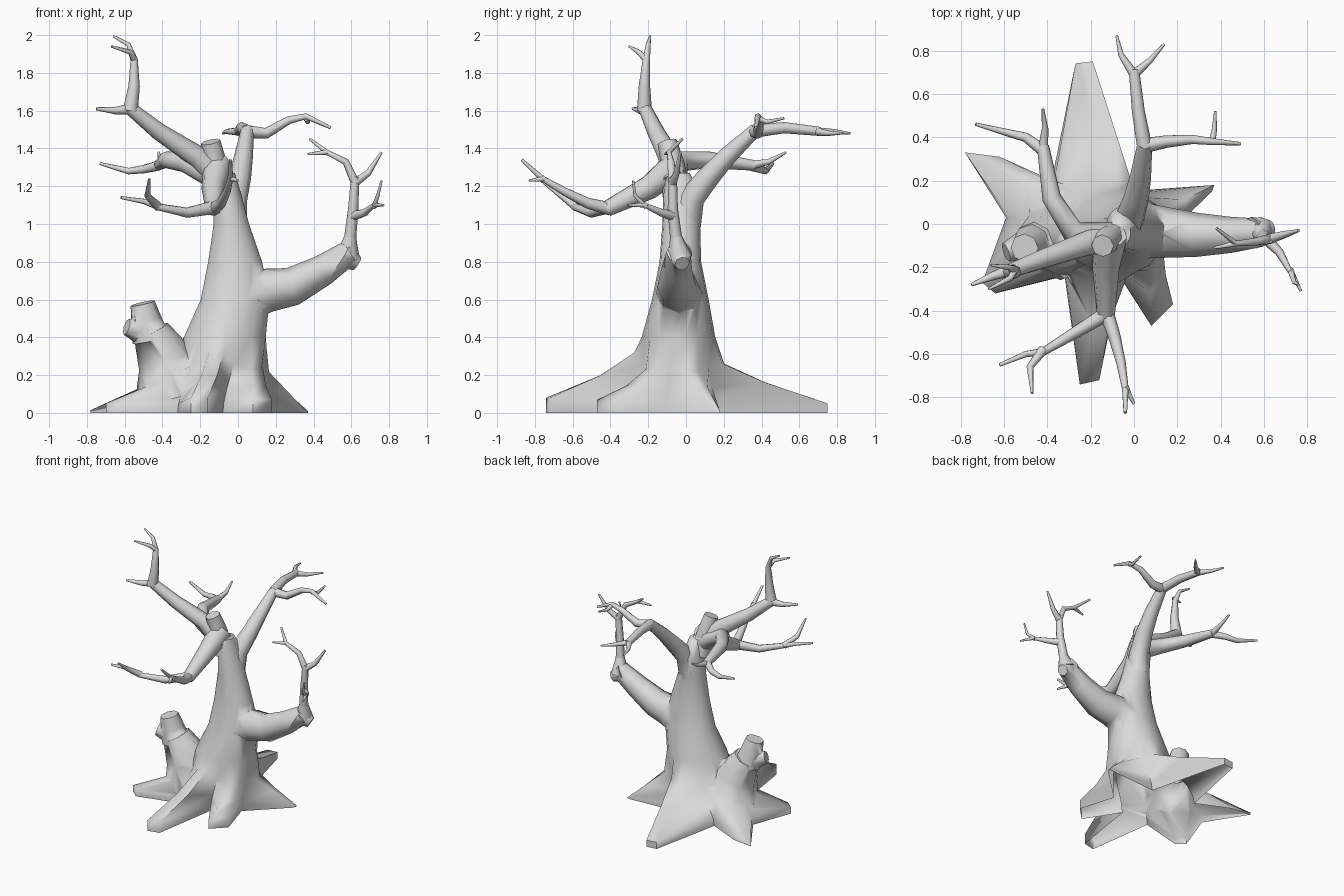
import bpy, bmesh, math
from mathutils import Vector

cube = bpy.data.objects.get("Cube")
if cube:
    bpy.data.objects.remove(cube, do_unlink=True)

GREY = (0.7, 0.7, 0.7, 1)
bark = bpy.data.materials.new("pale_grey_bark")
bark.use_nodes = True
bark.diffuse_color = GREY
bark.node_tree.nodes["Principled BSDF"].inputs["Base Color"].default_value = GREY


def finish(name, bm, fix_normals=True):
    """Turn a bmesh into a smooth-shaded object."""
    if fix_normals:
        bmesh.ops.recalc_face_normals(bm, faces=bm.faces)
    mesh = bpy.data.meshes.new(name)
    bm.to_mesh(mesh)
    bm.free()
    mesh.materials.append(bark)
    obj = bpy.data.objects.new(name, mesh)
    bpy.context.collection.objects.link(obj)
    bpy.ops.object.select_all(action="DESELECT")
    obj.select_set(True)
    bpy.context.view_layer.objects.active = obj
    bpy.ops.object.shade_smooth_by_angle(angle=math.radians(70))
    return obj


def bridge(bm, rings):
    """Join successive closed rings of vertices with quads."""
    for low, high in zip(rings, rings[1:]):
        count = len(low)
        for i in range(count):
            j = (i + 1) % count
            bm.faces.new((low[i], low[j], high[j], high[i]))


def add_limb(bm, start, end, points, sides=8):
    """Tapered tube from radius start to radius end along the points."""
    path = [Vector(p) for p in points]
    lengths = [0.0]
    for a, b in zip(path, path[1:]):
        lengths.append(lengths[-1] + (b - a).length)
    rings, side = [], None
    for i, p in enumerate(path):
        before = (p - path[i - 1]).normalized() if i else Vector()
        after = (path[i + 1] - p).normalized() if i + 1 < len(path) else Vector()
        direction = (before + after).normalized()
        if side is None:
            side = direction.orthogonal()
        side = (side - direction * side.dot(direction)).normalized()
        other = direction.cross(side)
        radius = start + (end - start) * lengths[i] / lengths[-1]
        ring = []
        for k in range(sides):
            a = math.tau * k / sides
            ring.append(bm.verts.new(p + radius * (side * math.cos(a) + other * math.sin(a))))
        rings.append(ring)
    bridge(bm, rings)
    bm.faces.new(rings[0][::-1])
    bm.faces.new(rings[-1])


def make_branch(name, *limbs):
    bm = bmesh.new()
    for start, end, points in limbs:
        add_limb(bm, start, end, points)
    return finish(name, bm)


def merge(body, part):
    """Fuse a part into the body so that no inner walls remain."""
    union = body.modifiers.new("union", "BOOLEAN")
    union.operation, union.solver = "UNION", "EXACT"
    union.use_self = True
    union.object = part
    bpy.context.view_layer.objects.active = body
    bpy.ops.object.modifier_apply(modifier=union.name)
    bpy.data.objects.remove(part, do_unlink=True)


# Trunk with six flared roots: tip height, ridge scale, two tip corners, following valley
ROOTS = [
    (.01, .75, (.36, .15), (.37, .18), (-.04, .15)),
    (.05, .9, (-.19, .75), (-.27, .74), (-.38, .2)),
    (.015, .8, (-.62, .31), (-.78, .33), (-.59, .03)),
    (.05, .8, (-.7, -.27), (-.64, -.32), (-.32, -.24)),
    (.08, 1.1, (-.25, -.74), (-.16, -.72), (-.08, -.22)),
    (.07, .8, (.08, -.47), (.18, -.37), (.1, -.1)),
]
# Spread outward and height of each level, for ridges and for valleys
RIDGE = [(1, 0), (1, 0), (.45, .18), (.08, .29)]
VALLEY = [(1, 0), (.95, .05), (.75, .13), (.35, .25)]
# Centre x, centre y, half width, half depth, height
TRUNK = [
    (-.07, -.04, .22, .195, .4),
    (-.015, -.03, .185, .15, .6),
    (-.015, -.03, .145, .11, .8),
    (-.035, -.025, .095, .1, 1),
    (-.055, -.02, .075, .1, 1.15),
    (-.065, -.04, .05, .06, 1.27),
]


def on_trunk(level, angle):
    x, y, wide, deep, z = level
    return Vector((x + wide * math.cos(angle), y + deep * math.sin(angle), z))


angles = [math.radians(10 + 20 * i) for i in range(3 * len(ROOTS))]
bm = bmesh.new()
rings = []
for step in range(len(RIDGE)):
    ring = []
    for i, angle in enumerate(angles):
        tip_height, scale, *corners = ROOTS[i // 3]
        if i % 3 == 2:
            spread, z = VALLEY[step]
        else:
            spread, z = RIDGE[step]
            z = tip_height if step == 1 else z * scale
        spot = on_trunk(TRUNK[0], angle).lerp(Vector((*corners[i % 3], 0)), spread)
        ring.append(bm.verts.new((spot.x, spot.y, z)))
    rings.append(ring)
for level in TRUNK:
    rings.append([bm.verts.new(on_trunk(level, a)) for a in angles])
bridge(bm, rings)
bm.faces.new(rings[-1])
bm.faces.new(rings[0][::-1])
trunk = finish("trunk_and_roots", bm, fix_normals=False)

# Broken stump low on the right side
stump = make_branch(
    "side_stump",
    (.21, .1, [(-.34, -.05, .1), (-.38, -.07, .28), (-.46, -.09, .43)]),
    (.1, .065, [(-.46, -.09, .39), (-.485, -.1, .49), (-.505, -.11, .58)]),
    (.08, .045, [(-.48, -.09, .42), (-.59, -.13, .455)]),
)

# Heavy left arm and its knot
arm = make_branch(
    "left_arm",
    (.13, .065, [(.03, -.03, .61), (.16, -.04, .65), (.29, -.05, .67),
                 (.45, -.05, .755), (.59, -.04, .85)]),
    (.075, .04, [(.55, -.04, .84), (.63, -.02, .79)]),
)
merge(trunk, stump)
merge(trunk, arm)

# Leave the base of the trunk open
bm = bmesh.new()
bm.from_mesh(trunk.data)
base = [f for f in bm.faces if all(v.co.z < .001 for v in f.verts)]
bmesh.ops.delete(bm, geom=base, context="FACES")
bm.to_mesh(trunk.data)
bm.free()

# Broken crown stub
make_branch("crown_stub",
            (.075, .052, [(-.09, -.05, 1.15), (-.12, -.07, 1.32), (-.145, -.1, 1.435)]))

# Upright twigs at the end of the left arm
make_branch(
    "left_arm_twigs",
    (.065, .03, [(.58, -.03, .82), (.595, -.055, .94)]),
    (.032, .022, [(.594, -.053, .93), (.61, -.07, 1.08), (.62, -.07, 1.25)]),
    (.024, .007, [(.62, -.07, 1.22), (.69, -.05, 1.27), (.76, -.03, 1.38)]),
    (.024, .007, [(.62, -.07, 1.22), (.57, -.08, 1.33), (.47, -.09, 1.38), (.38, -.02, 1.45)]),
    (.014, .006, [(.47, -.09, 1.38), (.37, -.11, 1.37)]),
    (.028, .012, [(.6, -.06, 1.04), (.67, -.13, 1.06), (.72, -.22, 1.1)]),
    (.014, .006, [(.72, -.21, 1.09), (.74, -.27, 1.15), (.76, -.28, 1.23)]),
    (.014, .006, [(.72, -.21, 1.1), (.77, -.31, 1.1)]),
)

# Back branch, forking to the left and to the rear
make_branch(
    "back_branch",
    (.08, .035, [(-.035, 0, 1), (-.02, .03, 1.14), (.01, .12, 1.25),
                 (.03, .22, 1.36), (.05, .37, 1.5)]),
    (.035, .008, [(.04, .36, 1.49), (.15, .38, 1.48), (.27, .39, 1.55),
                  (.36, .38, 1.57), (.49, .37, 1.51)]),
    (.016, .006, [(.36, .38, 1.56), (.37, .43, 1.54), (.375, .52, 1.56)]),
    (.035, .024, [(.05, .35, 1.49), (.02, .52, 1.51), (0, .71, 1.49)]),
    (.022, .006, [(0, .69, 1.49), (-.06, .78, 1.49), (-.08, .87, 1.48)]),
    (.022, .006, [(0, .69, 1.49), (.07, .75, 1.48), (.14, .83, 1.48)]),
)

# Tallest branch
make_branch(
    "tall_branch",
    (.07, .035, [(-.08, -.06, 1.22), (-.22, -.09, 1.36), (-.42, -.16, 1.49), (-.58, -.22, 1.62)]),
    (.04, .006, [(-.57, -.22, 1.6), (-.55, -.22, 1.73), (-.55, -.21, 1.87),
                 (-.58, -.2, 1.95), (-.66, -.19, 1.995)]),
    (.018, .006, [(-.55, -.21, 1.87), (-.57, -.25, 1.91), (-.67, -.3, 1.94)]),
    (.03, .008, [(-.56, -.21, 1.61), (-.65, -.24, 1.6), (-.75, -.28, 1.61)]),
)

# Branch sweeping back on the right side
make_branch(
    "right_branch",
    (.07, .028, [(-.1, -.06, 1.24), (-.28, -.04, 1.33), (-.38, .12, 1.34), (-.42, .36, 1.31)]),
    (.028, .008, [(-.42, .34, 1.31), (-.5, .4, 1.29), (-.58, .42, 1.28), (-.73, .46, 1.32)]),
    (.024, .006, [(-.42, .34, 1.31), (-.41, .44, 1.33), (-.42, .53, 1.38)]),
)

# Branch drooping forward, forking in two
make_branch(
    "front_branch",
    (.08, .042, [(-.11, -.05, 1.31), (-.13, -.2, 1.19), (-.13, -.42, 1.08)]),
    (.035, .008, [(-.13, -.4, 1.08), (-.09, -.52, 1.11), (-.06, -.64, 1.17),
                  (-.04, -.76, 1.24), (-.04, -.87, 1.34)]),
    (.016, .006, [(-.04, -.75, 1.24), (0, -.83, 1.23)]),
    (.036, .008, [(-.12, -.41, 1.09), (-.27, -.5, 1.06), (-.42, -.59, 1.09),
                  (-.5, -.6, 1.12), (-.62, -.65, 1.14)]),
    (.024, .006, [(-.42, -.58, 1.09), (-.48, -.66, 1.15), (-.47, -.78, 1.24)]),
)
